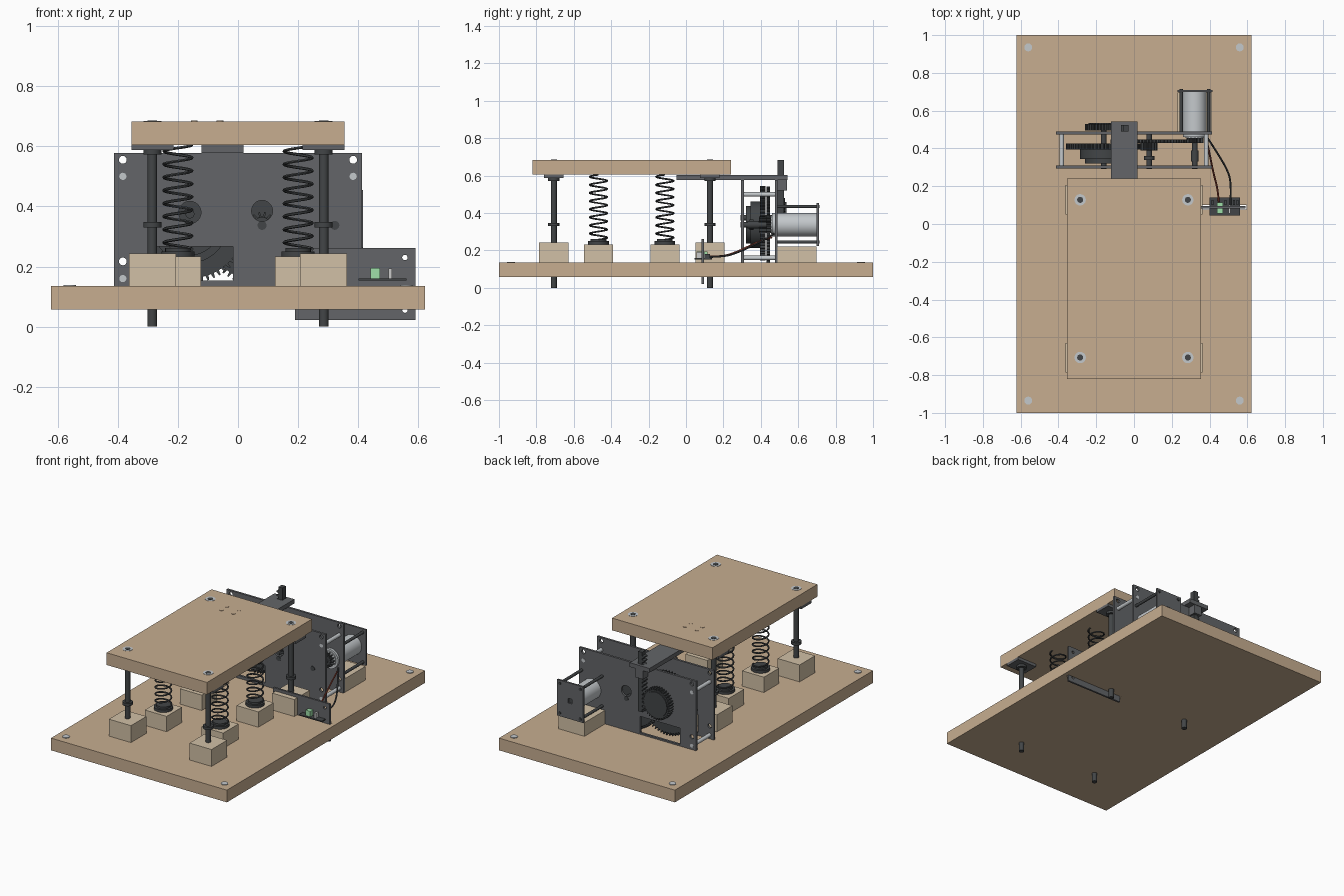
import bpy, bmesh, math
from mathutils import Matrix

if "Cube" in bpy.data.objects:
    bpy.data.objects.remove(bpy.data.objects["Cube"])

def mat(name, *rgb):
    m = bpy.data.materials.new(name)
    m.diffuse_color = (*rgb, 1)
    m.use_nodes = True
    m.node_tree.nodes["Principled BSDF"].inputs["Base Color"].default_value = m.diffuse_color
    return m

WOOD = mat("wood", 0.57, 0.42, 0.28)
PALE = mat("pale_wood", 0.64, 0.53, 0.38)
PLATE = mat("plate_grey", 0.125, 0.13, 0.138)
DARK = mat("dark_metal", 0.055, 0.06, 0.063)
STEEL = mat("steel", 0.55, 0.58, 0.6)
GREEN = mat("terminal_green", 0.35, 0.75, 0.4)
WHITE = mat("white_plastic", 0.8, 0.8, 0.8)
RED = mat("red_wire", 0.25, 0.05, 0.03)

def add(name, mesh, material):
    ob = bpy.data.objects.new(name, mesh)
    bpy.context.scene.collection.objects.link(ob)
    mesh.materials.clear()
    mesh.materials.append(material)
    return ob

def box(name, x0, x1, y0, y1, z0, z1, material):
    bm = bmesh.new()
    bmesh.ops.create_cube(bm, size=1)
    bmesh.ops.scale(bm, vec=(x1 - x0, y1 - y0, z1 - z0), verts=bm.verts)
    bmesh.ops.translate(bm, vec=((x0 + x1) / 2, (y0 + y1) / 2, (z0 + z1) / 2), verts=bm.verts)
    me = bpy.data.meshes.new(name)
    bm.to_mesh(me); bm.free()
    return add(name, me, material)

def cyl(name, a, b, r, material, axis='Z', seg=32):
    """Cylinder along Z at (x, y) from z0..z1, or along Y at (x, z) from y0..y1."""
    (u, v), (lo, hi) = a, b
    bm = bmesh.new()
    bmesh.ops.create_cone(bm, cap_ends=True, segments=seg, radius1=r, radius2=r, depth=hi - lo)
    mid = (lo + hi) / 2
    m = (Matrix.Translation((u, v, mid)) if axis == 'Z' else
         Matrix.Translation((u, mid, v)) @ Matrix.Rotation(math.pi / 2, 4, 'X'))
    bmesh.ops.transform(bm, matrix=m, verts=bm.verts)
    me = bpy.data.meshes.new(name)
    bm.to_mesh(me); bm.free()
    return add(name, me, material)

def rect(x0, x1, y0, y1):
    return [(x0, y0), (x1, y0), (x1, y1), (x0, y1)]

def circle(x, y, r, n=24):
    return [(x + r * math.cos(2 * math.pi * i / n), y + r * math.sin(2 * math.pi * i / n)) for i in range(n)]

def gear_outline(x, y, r, teeth, depth=0.016):
    pts = []
    for i in range(teeth):
        for f, rr in ((-.27, r - depth), (-.13, r), (.13, r), (.27, r - depth)):
            t = 2 * math.pi * (i + f) / teeth
            pts.append((x + rr * math.cos(t), y + rr * math.sin(t)))
    return pts

def sheet(name, loops, lo, hi, material, upright=True):
    """Filled outline with holes; upright sheets span lo..hi in y, flat ones in z."""
    cu = bpy.data.curves.new(name, 'CURVE')
    cu.dimensions, cu.fill_mode, cu.extrude = '2D', 'BOTH', (hi - lo) / 2
    for pts in loops:
        s = cu.splines.new('POLY')
        s.points.add(len(pts) - 1)
        for p, q in zip(s.points, pts):
            p.co = (*q, 0, 1)
        s.use_cyclic_u = True
    tmp = bpy.data.objects.new(name + "_outline", cu)
    me = bpy.data.meshes.new_from_object(tmp)
    bpy.data.objects.remove(tmp)
    mid = (lo + hi) / 2
    me.transform(Matrix.Translation((0, mid, 0)) @ Matrix.Rotation(math.pi / 2, 4, 'X')
                 if upright else Matrix.Translation((0, 0, mid)))
    return add(name, me, material)

def wire(name, pts, r, material, kind='POLY'):
    cu = bpy.data.curves.new(name, 'CURVE')
    cu.dimensions, cu.bevel_depth, cu.bevel_resolution, cu.use_fill_caps = '3D', r, 1, True
    s = cu.splines.new(kind)
    s.points.add(len(pts) - 1)
    for p, q in zip(s.points, pts):
        p.co = (*q, 1)
    if kind == 'NURBS':
        s.use_endpoint_u, s.order_u = True, 3
    tmp = bpy.data.objects.new(name + "_path", cu)
    me = bpy.data.meshes.new_from_object(tmp)
    bpy.data.objects.remove(tmp)
    return add(name, me, material)

# Base board with slot for the circuit bracket, and the raised platform
sheet("base_board", [rect(-.622, .622, -1, 1), rect(.185, .595, .078, .1)], .057, .135, WOOD, False)
box("platform", -.355, .355, -.82, .24, .605, .683, WOOD)
for x in (-.56, .56):
    for y in (-.935, .935):
        cyl("base_screw", (x, y), (.12, .139), .021, STEEL)
for x in (-.145, -.06):
    for y in (.04, .095):
        cyl("arm_screw", (x, y), (.66, .685), .011, WOOD)

# Guide rods, blocks, collars and flanges; springs with seats
for x in (-.285, .285):
    for y in (-.707, .128):
        box("rod_block", x - .078, x + .078, y - .078, y + .078, .135, .243, PALE)
        cyl("guide_rod", (x, y), (0.0, .686), .016, DARK)
        cyl("rod_collar", (x, y), (.33, .348), .03, DARK)
        box("rod_flange", x - .07, x + .07, y - .052, y + .052, .587, .605, PLATE)
        cyl("rod_boss", (x, y), (.572, .59), .03, DARK)
        cyl("rod_washer", (x, y), (.67, .6845), .03, STEEL)
for x in (-.2, .2):
    for y in (-.468, -.113):
        box("spring_block", x - .077, x + .077, y - .077, y + .077, .135, .233, PALE)
        cyl("spring_seat", (x, y), (.233, .25), .055, DARK)
        cyl("spring_seat_hub", (x, y), (.25, .262), .042, DARK)
        n, turns = 160, 8
        wire("spring", [(x + .047 * math.cos(2 * math.pi * turns * i / n),
                         y + .047 * math.sin(2 * math.pi * turns * i / n),
                         .258 + .347 * i / n) for i in range(n + 1)], .005, DARK)

# Gearbox plates
AX1, AX2, AX3, AZ = -.16, .08, .322, .337
corner_holes = [circle(x, z, .013, 16) for x in (-.383, .383) for z in (.217, .555)]
sheet("gearbox_front_plate", [rect(-.413, .413, .135, .578), circle(AX1, .38, .037),
      circle(AX2, .385, .035), rect(-.3, -.017, .153, .267)] + corner_holes, .295, .309, PLATE)
sheet("gearbox_rear_plate", [rect(-.413, .413, .135, .578), circle(AX2, .385, .035),
      rect(-.3, -.017, .145, .25)] + corner_holes, .475, .489, PLATE)
for x in (-.383, .383):
    for z in (.16, .5):
        cyl("gearbox_spacer", (x, z), (.294, .49), .012, STEEL, 'Y', 16)

# Gear train
sheet("drum_gear", [gear_outline(AX1, .345, .2, 60), circle(AX1, .345, .02)], .395, .425, DARK)
cyl("drum", (AX1, AZ), (.345, .395), .125, DARK, 'Y', 48)
cyl("drum_step", (AX1, AZ), (.32, .345), .1, DARK, 'Y', 48)
sheet("idler_gear", [gear_outline(AX2, AZ, .205, 64), circle(AX2, AZ, .014)], .43, .448, DARK)
sheet("idler_pinion", [gear_outline(AX2, AZ, .045, 14)], .39, .43, DARK)
cyl("idler_collar", (AX2, AZ), (.34, .36), .028, DARK, 'Y')
cyl("motor_pinion_collar", (AX3, AZ), (.33, .39), .02, DARK, 'Y')
sheet("motor_pinion", [gear_outline(AX3, AZ, .045, 14)], .43, .455, DARK)
for x, z, y1 in ((AX1, .375, .535), (AX2, AZ, .491), (AX3, AZ, .5)):
    cyl("gear_shaft", (x, z), (.292, y1), .015, DARK, 'Y', 24)

# Rack, its pinion and the lifting arm
sheet("rack_gear", [gear_outline(AX1, .38, .1, 36, .012)], .495, .53, DARK)
cyl("rack_gear_hub", (AX1, .38), (.53, .536), .08, DARK, 'Y')
rack = [(-.03, .3), (-.03, .683), (-.058, .683)]
for i in range(14):
    z = .66 - i * .025
    rack += [(-.058, z), (-.07, z - .005), (-.07, z - .012), (-.058, z - .017)]
sheet("rack", [rack + [(-.058, .3)]], .49, .525, DARK)
box("lifting_arm", -.122, .018, -.05, .543, .577, .604, PLATE)
box("rack_clamp", -.075, -.02, .49, .54, .52, .577, PLATE)

# Motor with support plate, standoffs and wooden block
cyl("motor_body", (AX3, AZ), (.46, .7), .063, STEEL, 'Y', 48)
cyl("motor_nose", (AX3, AZ), (.455, .46), .05, STEEL, 'Y')
cyl("motor_cap", (AX3, AZ), (.69, .702), .055, DARK, 'Y')
sheet("motor_plate", [rect(.23, .415, .225, .455), rect(.307, .337, .325, .355)], .698, .71, PLATE)
for x in (.25, .395):
    for z in (.245, .435):
        cyl("motor_standoff", (x, z), (.485, .715), .009, DARK, 'Y', 16)
box("motor_block", .23, .413, .49, .697, .135, .222, PALE)

# Circuit bracket, board and wires
sheet("circuit_bracket", [rect(.19, .59, .022, .262), circle(.555, .23, .009, 16),
      circle(.555, .055, .009, 16)], .083, .095, PLATE)
box("circuit_board", .4, .56, .045, .14, .153, .16, DARK)
box("green_terminal", .44, .472, .055, .115, .16, .195, GREEN)
box("white_connector", .5, .512, .055, .1, .16, .193, WHITE)
for x in (.415, .485, .53, .548):
    box("board_component", x - .006, x + .006, .1, .128, .16, .18, DARK)
wire("motor_lead_red", [(.38, .46, .27), (.395, .4, .255), (.42, .27, .19), (.445, .18, .165), (.45, .1, .17)],
     .005, RED, 'NURBS')
wire("motor_lead_black", [(.38, .47, .29), (.42, .41, .25), (.5, .28, .19), (.515, .2, .165), (.51, .1, .165)],
     .005, DARK, 'NURBS')

# Smooth round surfaces, keep hard edges
for ob in bpy.context.scene.objects:
    ob.select_set(True)
bpy.context.view_layer.objects.active = bpy.context.scene.objects[0]
bpy.ops.object.shade_smooth_by_angle(angle=math.radians(30))
